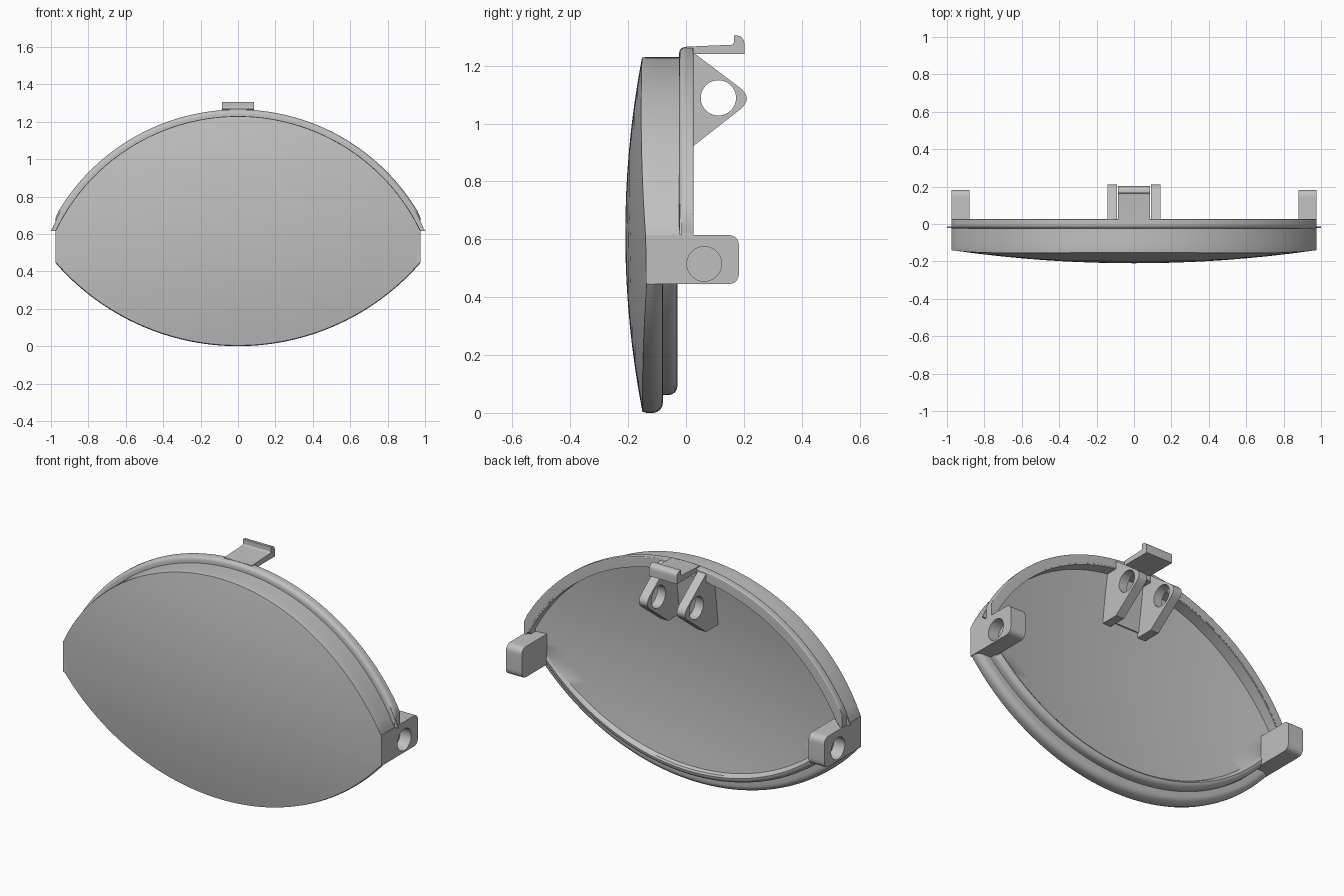
import bpy, bmesh, math
from mathutils import Vector

cube = bpy.data.objects.get("Cube")
if cube:
    bpy.data.objects.remove(cube, do_unlink=True)

GREY = (0.53, 0.53, 0.53, 1)
mat = bpy.data.materials.new("plain grey")
mat.use_nodes = True
mat.diffuse_color = GREY
mat.node_tree.nodes["Principled BSDF"].inputs["Base Color"].default_value = GREY

HALF = 0.975                 # half width of the cover
TOP_R, TOP_C = 1.0845, 0.1455   # upper arc radius and centre height
LOW_R = 1.292                # lower arc radius, also its centre height
MID = 0.6                    # height the dome closes towards
THICK = 0.115                # depth of the domed plate
N = 64


def finish(bm, name, smooth=True):
    bmesh.ops.recalc_face_normals(bm, faces=bm.faces)
    mesh = bpy.data.meshes.new(name)
    bm.to_mesh(mesh)
    bm.free()
    ob = bpy.data.objects.new(name, mesh)
    bpy.context.collection.objects.link(ob)
    mesh.materials.append(mat)
    if smooth:
        smooth_shade(ob)
    return ob


def smooth_shade(ob):
    bpy.ops.object.select_all(action='DESELECT')
    ob.select_set(True)
    bpy.context.view_layer.objects.active = ob
    bpy.ops.object.shade_smooth_by_angle(angle=math.radians(35))


def dome(x, z):
    return -0.21 + 0.07 * (x / HALF) ** 2 + 0.06 * ((z - 0.62) / 0.62) ** 2


def ring(top_in, top_y, low_in, low_y, half=HALF, on_dome=False, scale=1):
    """One closed outline; y values are added to the dome when on_dome is set."""
    pts = []
    for upper in (True, False):
        for i in range(N + 1):
            s = 2 * i / N - 1
            x = half * (s if upper else -s)
            if upper:
                z, y = TOP_C + math.sqrt((TOP_R - top_in) ** 2 - x * x), top_y
            else:
                z, y = LOW_R - math.sqrt((LOW_R - low_in) ** 2 - x * x), low_y
            x, z = x * scale, MID + (z - MID) * scale
            pts.append((x, y + (dome(x, z) if on_dome else 0), z))
    return pts


def loft(bm, rings):
    rows = [[bm.verts.new(p) for p in r] for r in rings]
    for a, b in zip(rows, rows[1:]):
        for i in range(len(a)):
            j = (i + 1) % len(a)
            bm.faces.new((a[i], a[j], b[j], b[i]))
    return rows


def cap(bm, row, y):
    centre = bm.verts.new((0, y, MID))
    for i in range(len(row)):
        bm.faces.new((row[i], row[(i + 1) % len(row)], centre))


def rounded(corners):
    """Outline from (y, z, radius) corners, softened where radius > 0."""
    out = []
    for i, (y, z, r) in enumerate(corners):
        p = Vector((y, z))
        if not r:
            out.append(p)
            continue
        a, b = (Vector(corners[k % len(corners)][:2]) for k in (i - 1, i + 1))
        a, b = p + (a - p).normalized() * r, p + (b - p).normalized() * r
        for k in range(9):
            t = k / 8
            out.append(a * (1 - t) ** 2 + p * 2 * t * (1 - t) + b * t * t)
    return out


def prism(name, corners, x0, x1):
    """Side outline extruded from x0 to x1."""
    bm = bmesh.new()
    pts = rounded(corners)
    rows = loft(bm, [[(x, p.x, p.y) for p in pts] for x in (x0, x1)])
    for row in rows:
        bm.faces.new(row)
    return finish(bm, name)


def drill(ob, x0, x1, y, z, r):
    ring_pts = [(y + r * math.cos(a), z + r * math.sin(a), 0)
                for a in (math.tau * i / 40 for i in range(40))]
    cutter = prism("hole_cutter", ring_pts, x0, x1)
    mod = ob.modifiers.new("hole", 'BOOLEAN')
    mod.operation, mod.object, mod.solver = 'DIFFERENCE', cutter, 'EXACT'
    bpy.ops.object.select_all(action='DESELECT')
    ob.select_set(True)
    bpy.context.view_layer.objects.active = ob
    bpy.ops.object.modifier_apply(modifier=mod.name)
    bpy.data.objects.remove(cutter, do_unlink=True)
    smooth_shade(ob)


# Domed plate: front skin, rim with two rounded lower lips, shallow back skin
INNER = HALF - 0.03
steps = [i / 8 for i in range(1, 9)]
rings = [ring(0.002, 0, 0.004, 0, on_dome=True, scale=t) for t in steps]
rings.append(ring(0, 0.012, 0, 0.014, on_dome=True))
lip = [(0, -0.115)]
for inset, y, r in ((0, -0.115, 0.035), (0.062, -0.06, 0.03)):
    for k in range(7):
        a = math.pi / 2 * k / 6
        lip.append((inset + r * (1 - math.cos(a)), y + r * math.sin(a)))
    if inset == 0:
        lip.append((0.062, -0.08))
for k, (inset, y) in enumerate(lip[1:]):
    rings.append(ring(0, -0.10 + 0.125 * k / (len(lip) - 2), inset, y))
rings.append(ring(0.022, 0.025, 0.102, -0.036, INNER))
rings += [ring(0.022, THICK, 0.11, THICK, INNER, True, t) for t in reversed(steps)]
bm = bmesh.new()
rows = loft(bm, rings)
cap(bm, rows[0], dome(0, MID))
cap(bm, rows[-1], dome(0, MID) + THICK)
finish(bm, "domed_plate")

# Raised bead along the back of the upper edge
section = rounded([(-0.015, 0.026, 0), (0.035, 0.026, 0.006),
                   (0.035, -0.024, 0.026), (-0.015, -0.024, 0)])
end = math.acos((0.615 - TOP_C) / (TOP_R + 0.035))
bm = bmesh.new()
slices = []
for i in range(N + 1):
    a = end * (2 * i / N - 1)
    row = []
    for p in section:
        r = TOP_R + p.x
        x = max(-HALF, min(HALF, r * math.sin(a)))
        row.append((x, p.y, TOP_C + r * math.cos(a)))
    slices.append(row)
rows = loft(bm, slices)
for row in (rows[0], rows[-1]):
    bm.faces.new(row)
finish(bm, "upper_bead")

for side, label in ((1, "left"), (-1, "right")):
    # Side lug with a blind pivot hole on its outer face
    lug = prism(label + "_lug", [(-0.139, 0.445, 0), (0.183, 0.445, 0.04),
                                 (0.183, 0.615, 0.04), (-0.139, 0.615, 0)],
                side * 0.88, side * 0.977)
    drill(lug, side * 0.91, side * 1.1, 0.063, 0.515, 0.06)

    # Thin pointed tip at the end of the bead
    bm = bmesh.new()
    tip = [(0.95, 0.72), (0.965, 0.69), (1.0, 0.615), (0.95, 0.615)]
    rows = loft(bm, [[(side * x, y, z) for x, z in tip] for y in (-0.022, -0.014)])
    for row in rows:
        bm.faces.new(row)
    finish(bm, label + "_bead_tip", False)

    # Triangular hinge bracket rooted in the plate
    bracket = prism(label + "_bracket", [
        (0.026, 0.923, 0), (0.236, 1.087, 0.065), (0.026, 1.245, 0), (0, 1.245, 0),
        (-0.02, 1.215, 0), (-0.1, 1.2, 0), (-0.12, 0.923, 0)],
        side * 0.09, side * 0.142)
    drill(bracket, side * 0.05, side * 0.2, 0.112, 1.089, 0.061)

# Thin pad between the brackets
prism("bracket_pad", [(-0.12, 0.95, 0), (-0.07, 0.95, 0),
                      (-0.035, 1.205, 0), (-0.1, 1.205, 0)], -0.095, 0.095)

# Latch tongue with an upturned hook
prism("latch_tongue", [(0, 1.24, 0), (0.202, 1.24, 0), (0.202, 1.305, 0.032),
                       (0.166, 1.305, 0), (0.166, 1.273, 0.01), (0, 1.266, 0)],
      -0.085, 0.085)
